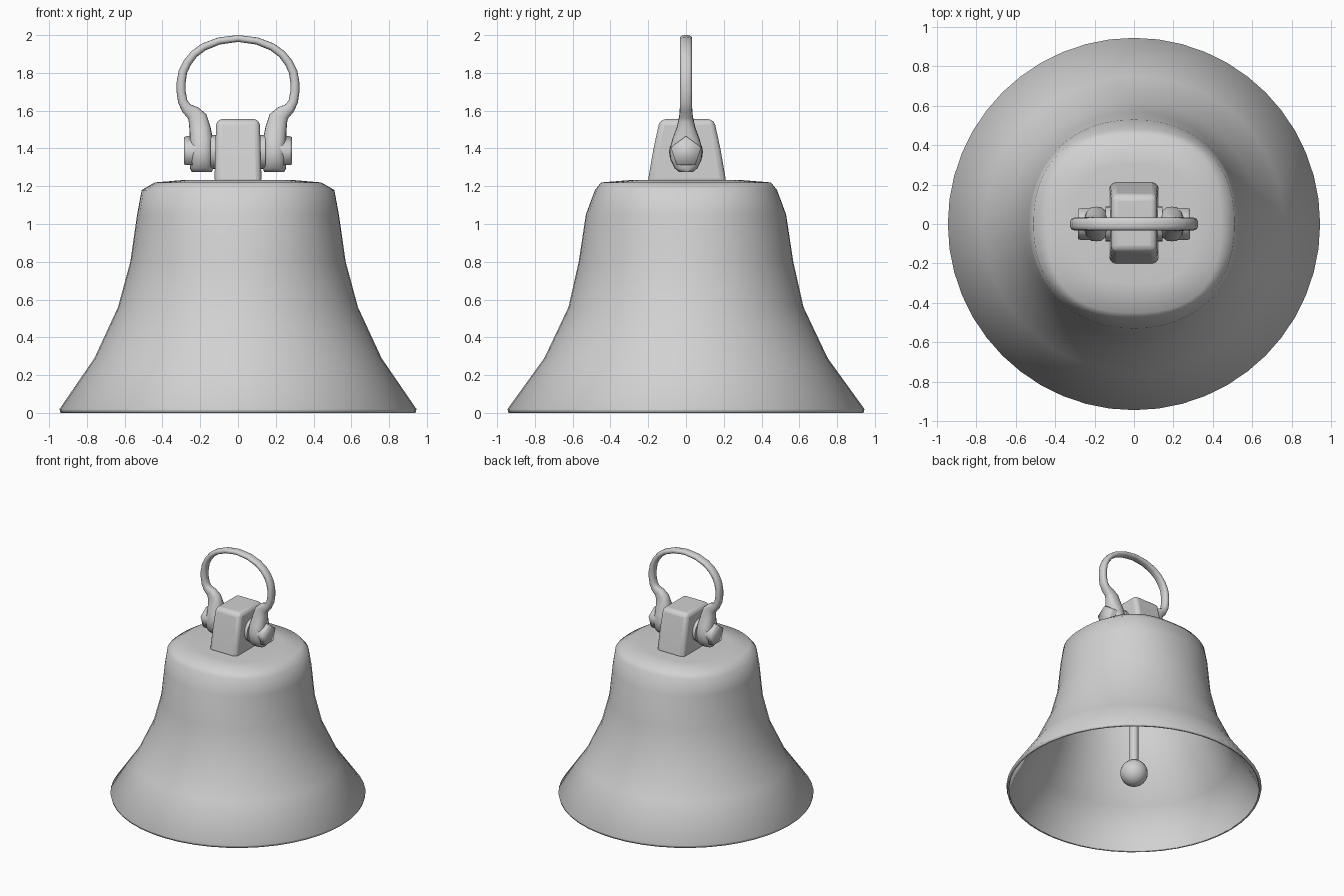
import bpy, bmesh, math
from mathutils import Vector

old = bpy.data.objects.get("Cube")
if old:
    bpy.data.objects.remove(old, do_unlink=True)

metal = bpy.data.materials.new("grey metal")
metal.use_nodes = True
GREY = (0.64, 0.64, 0.64, 1)
metal.diffuse_color = GREY
metal.node_tree.nodes["Principled BSDF"].inputs["Base Color"].default_value = GREY


def finish(name, bm, angle=40):
    """Turn a bmesh into a shaded object."""
    bmesh.ops.recalc_face_normals(bm, faces=bm.faces)
    mesh = bpy.data.meshes.new(name)
    bm.to_mesh(mesh)
    bm.free()
    mesh.materials.append(metal)
    obj = bpy.data.objects.new(name, mesh)
    bpy.context.collection.objects.link(obj)
    bpy.ops.object.select_all(action="DESELECT")
    obj.select_set(True)
    bpy.context.view_layer.objects.active = obj
    bpy.ops.object.shade_smooth_by_angle(angle=math.radians(angle))
    return obj


def loft(bm, rings):
    """Join rings of points into a skin with closed ends."""
    loops = [[bm.verts.new(p) for p in ring] for ring in rings]
    for a, b in zip(loops, loops[1:]):
        for i in range(len(a)):
            j = (i + 1) % len(a)
            bm.faces.new((a[i], a[j], b[j], b[i]))
    bm.faces.new(loops[0])
    bm.faces.new(loops[-1])


def outline(rx, ry, power=2.0, sides=48):
    """Flat ring that goes from round (power 2) to squarish (higher power)."""
    ring = []
    for i in range(sides):
        t = math.tau * i / sides
        c, s = math.cos(t), math.sin(t)
        k = (abs(c) ** power + abs(s) ** power) ** (-1 / power)
        ring.append((rx * k * c, ry * k * s))
    return ring


def level(rx, ry, z, power=2.0, sides=48):
    return [(x, y, z) for x, y in outline(rx, ry, power, sides)]


# Bell shell: outside from the crown down, then back up the inside
outer = [(0.30, 0.30, 1.232, 3), (0.44, 0.45, 1.22, 2.6), (0.51, 0.482, 1.18, 2.35),
         (0.534, 0.53, 1.05, 2.15), (0.57, 0.568, 0.8, 2), (0.635, 0.622, 0.56, 2),
         (0.76, 0.75, 0.29, 2), (0.945, 0.945, 0.02, 2), (0.94, 0.94, 0, 2)]
inner = [(x - 0.014, y - 0.014, max(z - 0.014, 0), p) for x, y, z, p in reversed(outer)]
bm = bmesh.new()
loft(bm, [level(*r) for r in outer + inner])
finish("bell", bm, 180)

# Tapered block on the crown
bm = bmesh.new()
loft(bm, [[(sx * hx, sy * hy + 0.005, z) for sx, sy in ((-1, -1), (1, -1), (1, 1), (-1, 1))]
          for hx, hy, z in ((0.125, 0.21, 1.21), (0.12, 0.177, 1.4), (0.115, 0.143, 1.555))])
block = finish("hanger_block", bm)
bevel = block.modifiers.new("soft edges", "BEVEL")
bevel.width, bevel.segments = 0.03, 3
bevel.limit_method, bevel.angle_limit = "ANGLE", math.radians(40)

# Shackle: x, z, half thickness, half depth from ear tip to the top middle
half = [(0.192, 1.274, 0.052, 0.035), (0.192, 1.295, 0.062, 0.06), (0.192, 1.34, 0.063, 0.082),
        (0.192, 1.39, 0.063, 0.088), (0.194, 1.45, 0.061, 0.072), (0.202, 1.51, 0.056, 0.05),
        (0.214, 1.56, 0.051, 0.038), (0.238, 1.588, 0.04, 0.034), (0.273, 1.613, 0.029, 0.033),
        (0.293, 1.65, 0.025, 0.032), (0.301, 1.7, 0.024, 0.032), (0.301, 1.75, 0.024, 0.032),
        (0.292, 1.805, 0.023, 0.032), (0.268, 1.855, 0.022, 0.032), (0.232, 1.9, 0.021, 0.032),
        (0.18, 1.938, 0.02, 0.032), (0.1, 1.969, 0.019, 0.032)]
path = half + [(0, 1.982, 0.018, 0.032)] + [(-x, *rest) for x, *rest in reversed(half)]
rings = []
for i, (x, z, thick, depth) in enumerate(path):
    a, b = path[max(i - 1, 0)], path[min(i + 1, len(path) - 1)]
    along = Vector((b[0] - a[0], 0, b[1] - a[1])).normalized()
    side = Vector((along.z, 0, -along.x))
    rings.append([Vector((x, v, z)) + side * u for u, v in outline(thick, depth, 2.7, 16)])
bm = bmesh.new()
loft(bm, rings)
finish("shackle", bm, 60)


def bolt(name, sections, sides, angle=40):
    """Part turned around the sideways pin axis, from (x, radius) sections."""
    bm = bmesh.new()
    loft(bm, [[(x, r * math.sin(math.tau * k / sides), 1.38 + r * math.cos(math.tau * k / sides))
               for k in range(sides)] for x, r in sections])
    finish(name, bm, angle)


# Cross pin with five-sided heads outside and collars beside the block
bolt("cross_pin", [(-0.2, 0.05), (0.2, 0.05)], 16)
for label, s in (("left", 1), ("right", -1)):
    bolt(label + "_bolt_head", [(s * 0.2, 0.085), (s * 0.272, 0.085), (s * 0.285, 0.08)], 5, 75)
    bolt(label + "_collar", [(s * 0.1, 0.09), (s * 0.145, 0.09)], 20)

# Clapper rod and ball
bm = bmesh.new()
loft(bm, [level(0.033, 0.033, z, sides=16) for z in (0.15, 1.22)])
finish("clapper_rod", bm)
bm = bmesh.new()
bmesh.ops.create_uvsphere(bm, u_segments=24, v_segments=14, radius=0.102)
bmesh.ops.translate(bm, verts=bm.verts, vec=(0, 0, 0.135))
finish("clapper_ball", bm)
